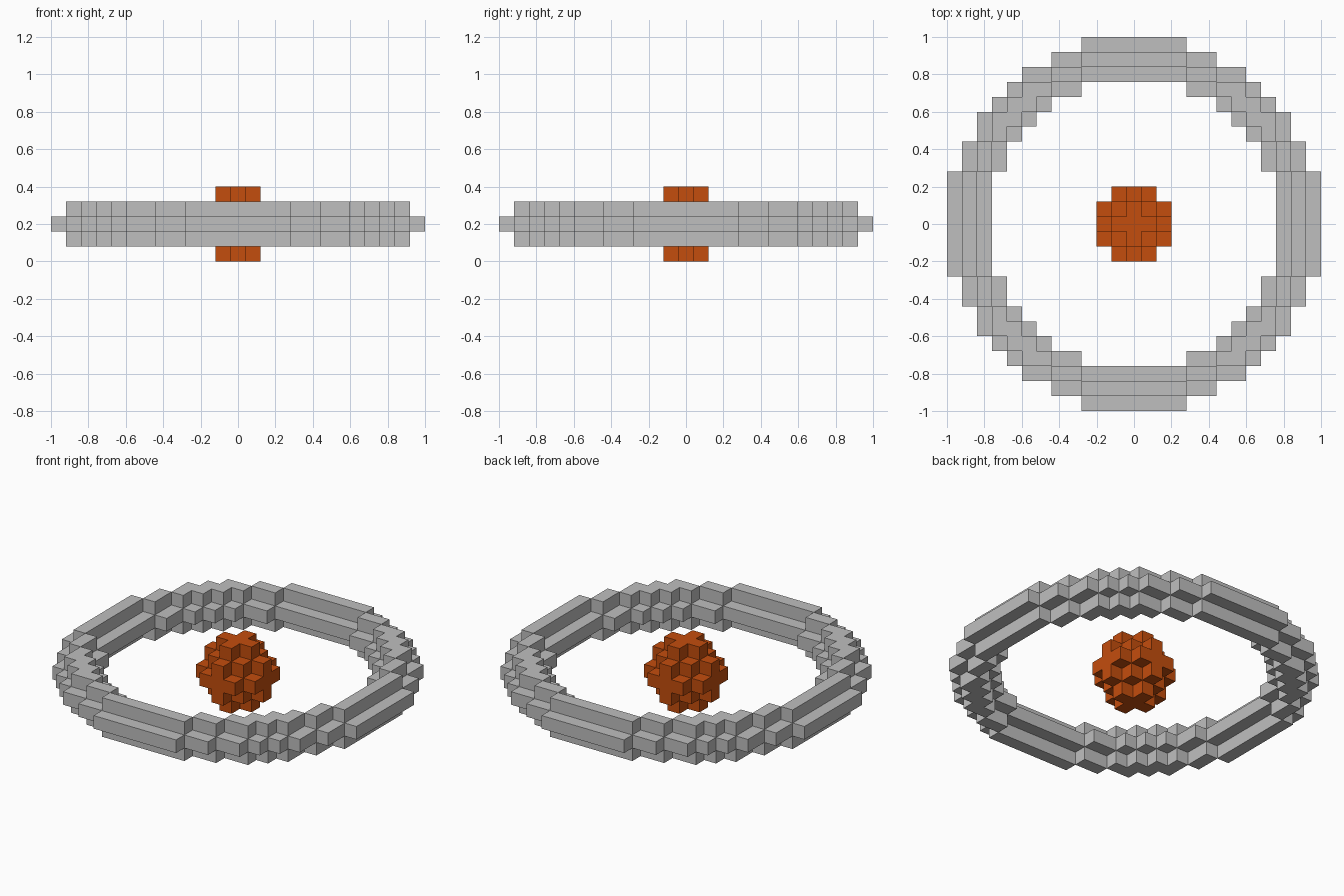
import bpy, bmesh
from math import hypot
from mathutils import Vector

cube = bpy.data.objects.get("Cube")
if cube:
    bpy.data.objects.remove(cube, do_unlink=True)

CELL = 0.08          # edge of one block
MID_Z = 0.2          # height of the model's centre
AXES = [Vector(a) * s for a in ((1, 0, 0), (0, 1, 0), (0, 0, 1)) for s in (1, -1)]


def material(name, rgb):
    mat = bpy.data.materials.new(name)
    mat.use_nodes = True
    mat.diffuse_color = (*rgb, 1)
    bsdf = next(n for n in mat.node_tree.nodes if n.type == 'BSDF_PRINCIPLED')
    bsdf.inputs["Base Color"].default_value = (*rgb, 1)
    return mat


def block_object(name, inside, reach, mat):
    """Outer skin of all unit blocks for which inside(x, y, z) holds."""
    span = range(-reach, reach + 1)
    cells = {(x, y, z) for x in span for y in span for z in range(-2, 3)
             if inside(x, y, z)}
    bm = bmesh.new()
    for cell in sorted(cells):
        c = Vector(cell)
        for n in AXES:
            if tuple(int(v) for v in c + n) in cells:
                continue
            u = Vector((n.y, n.z, n.x))
            v = n.cross(u)
            corners = [c + (n + a * u + b * v) / 2
                       for a, b in ((-1, -1), (1, -1), (1, 1), (-1, 1))]
            bm.faces.new([bm.verts.new(p * CELL) for p in corners])
    bmesh.ops.remove_doubles(bm, verts=bm.verts, dist=CELL / 100)
    mesh = bpy.data.meshes.new(name)
    bm.to_mesh(mesh)
    bm.free()
    mesh.materials.append(mat)
    obj = bpy.data.objects.new(name, mesh)
    obj.location.z = MID_Z
    bpy.context.collection.objects.link(obj)
    return obj


# Ring: wide middle layer with a narrow layer above and below
def in_ring(x, y, z):
    half_width = {0: 1.5, 1: 0.5}.get(abs(z), 0)
    return abs(hypot(x, y) - 11) < half_width


# Core: small stepped ball
def in_core(x, y, z):
    return x * x + y * y + z * z <= 5


block_object("outer_ring", in_ring, 12, material("light_grey", (0.52, 0.52, 0.52)))
block_object("core_ball", in_core, 2, material("burnt_orange", (0.55, 0.075, 0.004)))
